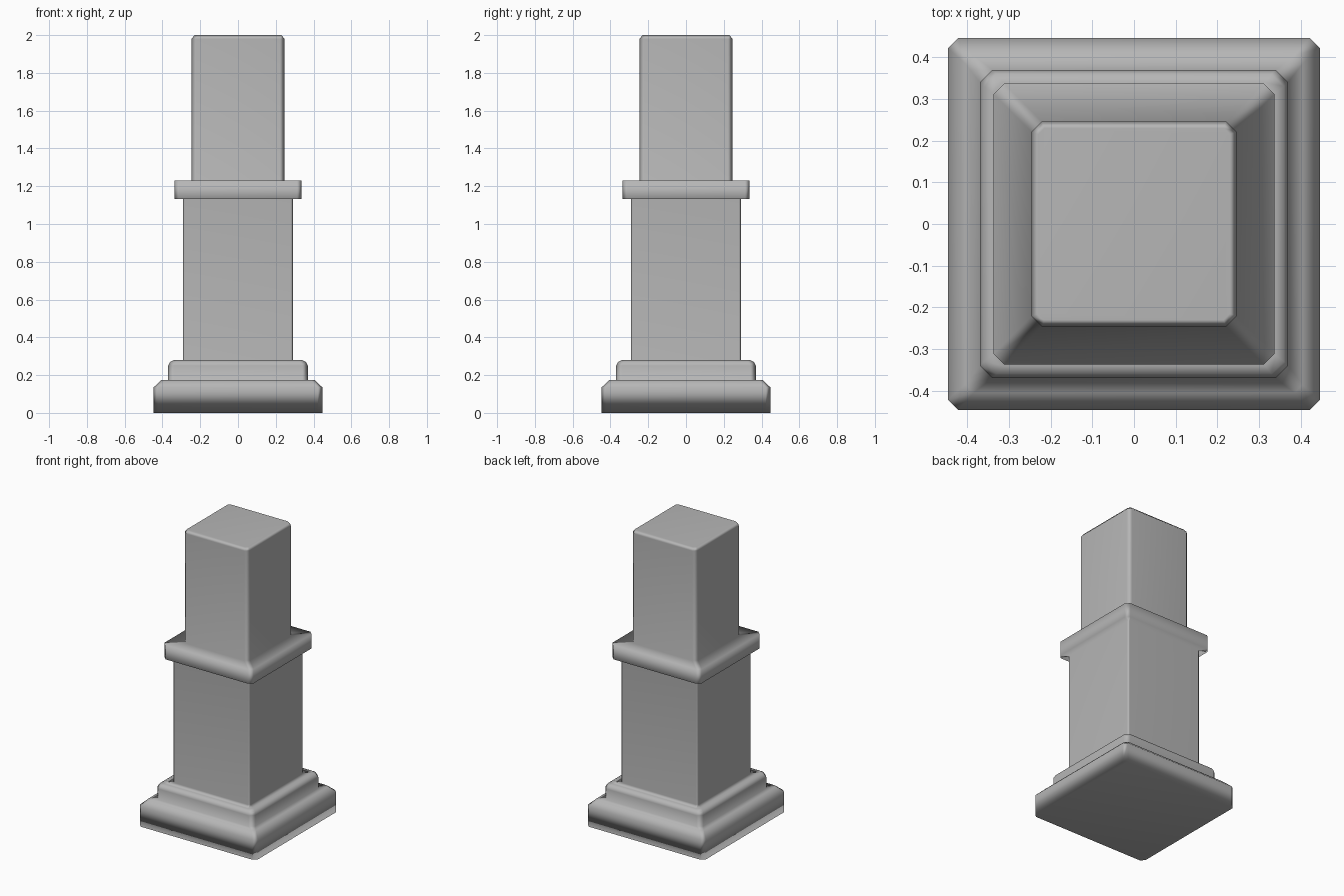
import bpy, bmesh

if "Cube" in bpy.data.objects:
    bpy.data.objects.remove(bpy.data.objects["Cube"])

# Stepped profile of the pillar: half width, corner chamfer, height
PROFILE = [
    (0.447, 0.025, 0.0),     # plinth
    (0.447, 0.025, 0.135),
    (0.405, 0.02, 0.175),
    (0.37, 0.03, 0.175),     # second step
    (0.37, 0.03, 0.25),
    (0.36, 0.03, 0.27),
    (0.34, 0.025, 0.28),
    (0.292, 0.012, 0.28),    # lower shaft
    (0.292, 0.012, 1.132),
    (0.337, 0.025, 1.132),   # collar
    (0.337, 0.025, 1.23),
    (0.246, 0.025, 1.23),    # upper shaft
    (0.246, 0.025, 1.98),
    (0.230, 0.015, 2.0),
]


def chamfered_square(bm, h, c, z):
    """Eight vertices of a square with cut corners, counter-clockwise."""
    pts = [(h, c - h), (h, h - c)]
    ring = []
    for _ in range(4):
        ring += [bm.verts.new((x, y, z)) for x, y in pts]
        pts = [(-y, x) for x, y in pts]
    return ring


# Pillar: rings joined upward, capped at both ends
bm = bmesh.new()
rings = [chamfered_square(bm, *p) for p in PROFILE]
for a, b in zip(rings, rings[1:]):
    for i in range(8):
        j = (i + 1) % 8
        bm.faces.new((a[i], a[j], b[j], b[i]))
bm.faces.new(rings[0][::-1])
bm.faces.new(rings[-1])
for f in bm.faces:
    f.smooth = True
bm.normal_update()

mesh = bpy.data.meshes.new("pillar")
bm.to_mesh(mesh)
bm.free()
pillar = bpy.data.objects.new("pillar", mesh)
bpy.context.collection.objects.link(pillar)

# Large faces dominate the smooth shading
mod = pillar.modifiers.new("weighted_normals", 'WEIGHTED_NORMAL')
mod.mode = 'FACE_AREA'
mod.weight = 50

# Dark grey stone
stone = bpy.data.materials.new("grey_stone")
stone.diffuse_color = (0.47, 0.47, 0.47, 1)
stone.use_nodes = True
stone.node_tree.nodes["Principled BSDF"].inputs["Base Color"].default_value = stone.diffuse_color
mesh.materials.append(stone)
